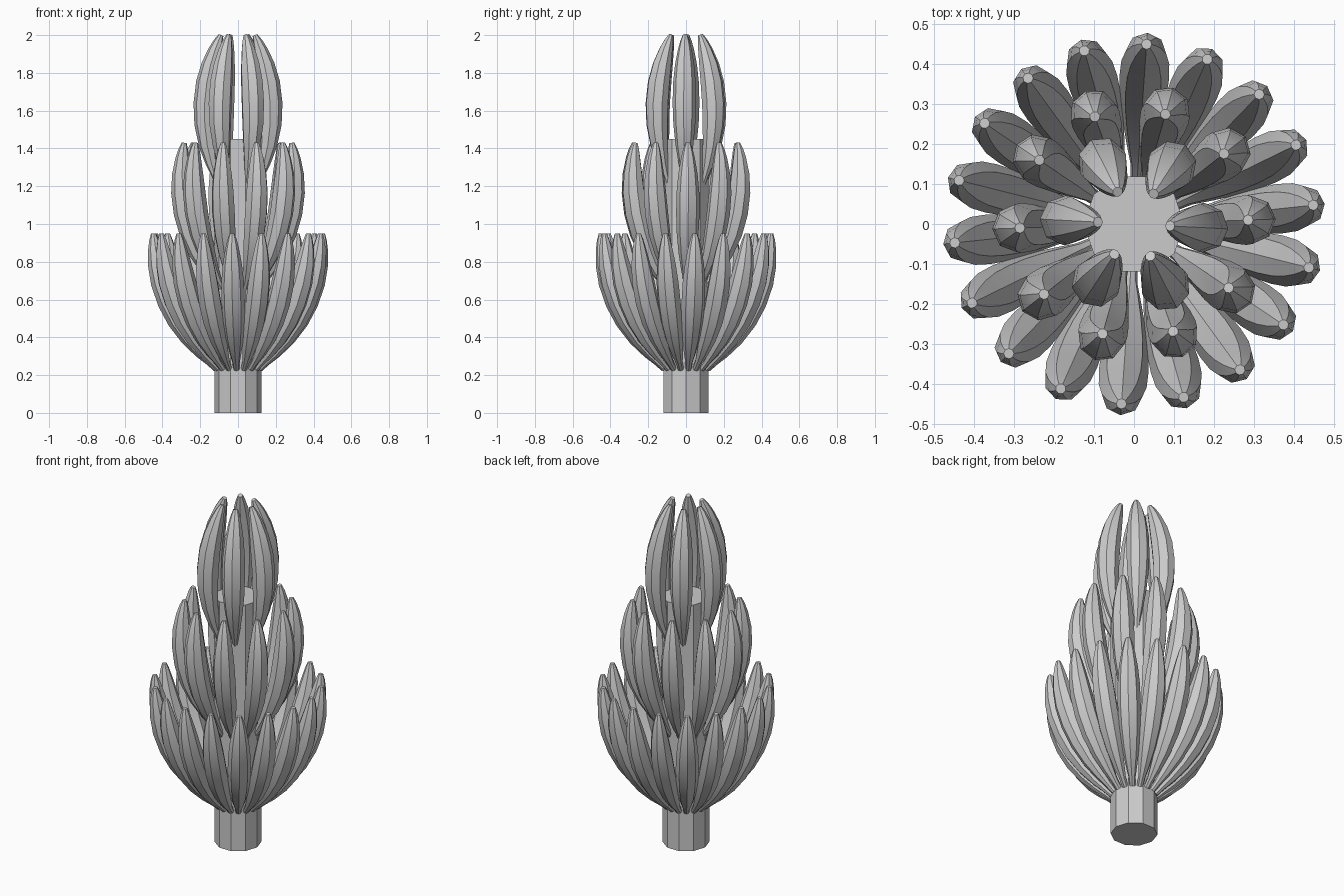
import bpy, bmesh
from math import sin, cos, pi, radians, atan2

if "Cube" in bpy.data.objects:
    bpy.data.objects.remove(bpy.data.objects["Cube"])

SIDES = 8
LENGTH, BULGE = 0.79, 0.078
# (position along the fruit, radius)
PROFILE = [(0, .017), (.06, .02), (.14, .032), (.26, .047), (.40, .058), (.54, .062),
           (.68, .060), (.80, .051), (.90, .037), (.96, .025), (1, .013)]


def fruit_mesh():
    """Curved tapered fruit standing on the origin, bulging towards +x."""
    bm = bmesh.new()
    rings = []
    for t, r in PROFILE:
        cx, cz = BULGE * 4 * t * (1 - t), LENGTH * t
        a = atan2(BULGE * 4 * (1 - 2 * t), LENGTH)
        ring = []
        for i in range(SIDES):
            p = 2 * pi * i / SIDES
            u, v = r * cos(p), r * sin(p)
            ring.append(bm.verts.new((cx + u * cos(a), v, cz - u * sin(a))))
        rings.append(ring)
    for lo, hi in zip(rings, rings[1:]):
        for i in range(SIDES):
            j = (i + 1) % SIDES
            bm.faces.new((lo[i], lo[j], hi[j], hi[i]))
    bm.faces.new(rings[0][::-1])
    bm.faces.new(rings[-1])
    mesh = bpy.data.meshes.new("fruit")
    bm.to_mesh(mesh)
    bm.free()
    return mesh


# Central stalk, ten flat sides
bpy.ops.mesh.primitive_cylinder_add(vertices=10, radius=0.125, depth=1.45,
                                    location=(0, 0, 0.725), rotation=(0, 0, pi / 2))
bpy.context.object.name = "stalk"

# Three tiers: name, count, tip radius, tip height, outward tilt, first angle
mesh = fruit_mesh()
TIERS = [("lower_fruit", 18, .45, .95, 25, 6),
         ("middle_fruit", 10, .285, 1.43, 13, 2),
         ("upper_fruit", 6, .09, 2.0, -1, -3)]
for name, count, tip_r, tip_z, tilt, start in TIERS:
    tilt = radians(tilt)
    r, z = tip_r - LENGTH * sin(tilt), tip_z - LENGTH * cos(tilt)
    for k in range(count):
        a = radians(start) + 2 * pi * k / count
        ob = bpy.data.objects.new(f"{name}_{k + 1}", mesh)
        ob.location = (r * cos(a), r * sin(a), z)
        ob.rotation_euler = (0, tilt, a)
        bpy.context.collection.objects.link(ob)

# Smooth along the length, crisp ridges between sides
bpy.ops.object.select_all(action='DESELECT')
ob.select_set(True)
bpy.context.view_layer.objects.active = ob
bpy.ops.object.shade_smooth_by_angle(angle=radians(30))
